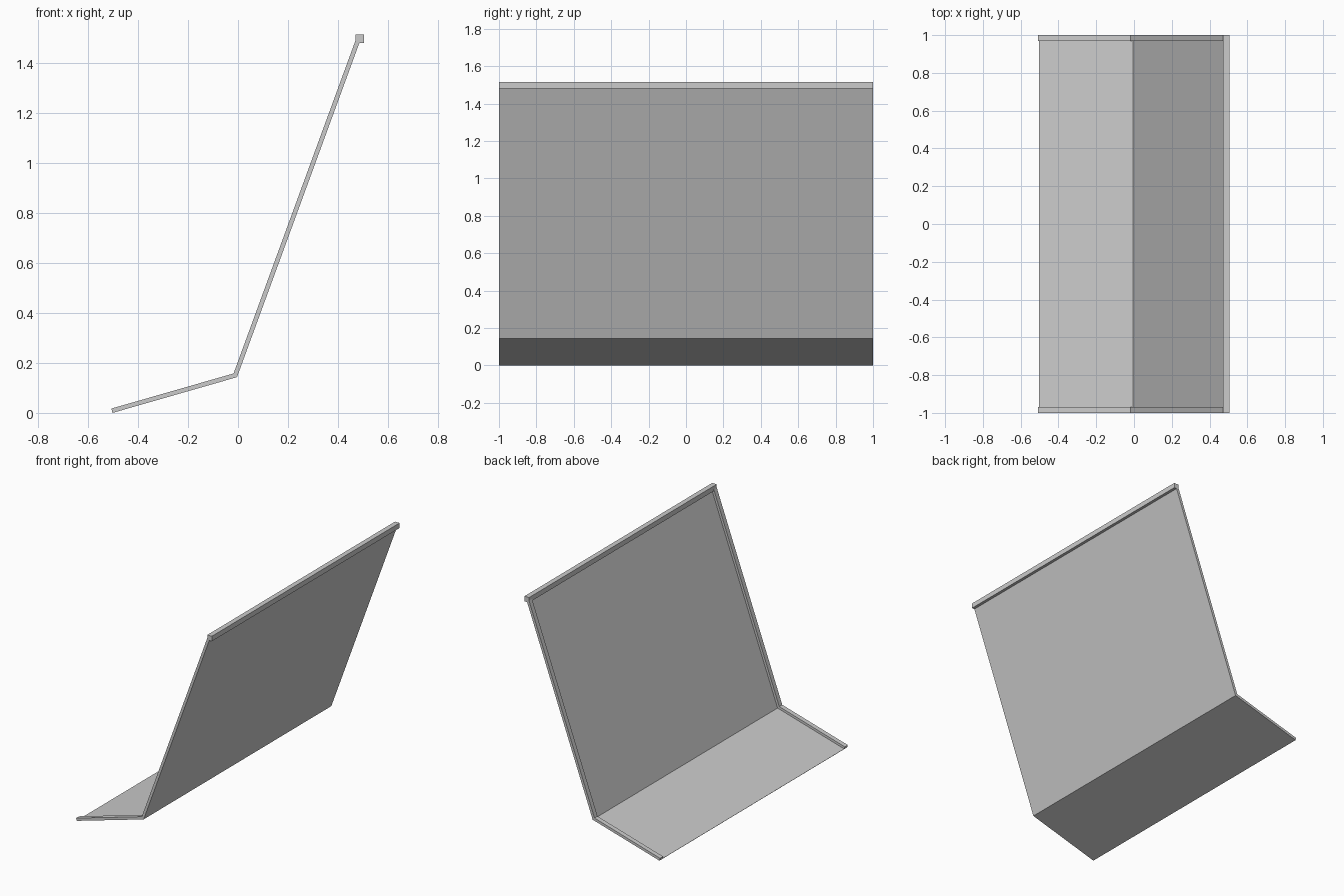
import bpy
import bmesh
from mathutils import Vector

cube = bpy.data.objects.get("Cube")
if cube:
    bpy.data.objects.remove(cube, do_unlink=True)

# Plain grey finish
grey = bpy.data.materials.new("plain_grey")
grey.use_nodes = True
colour = (0.6, 0.6, 0.6, 1)
grey.diffuse_color = colour
grey.node_tree.nodes["Principled BSDF"].inputs["Base Color"].default_value = colour

# Outer fold line: foot tip, elbow, top edge
TIP, ELBOW, TOP = Vector((-0.502, 0)), Vector((-0.004, 0.143)), Vector((0.491, 1.495))


def folded_profile(thickness):
    """Closed bent strip with a mitred elbow, thickened towards the inside."""
    a, b = (ELBOW - TIP).normalized(), (TOP - ELBOW).normalized()
    na, nb = Vector((-a.y, a.x)), Vector((-b.y, b.x))
    mitre = (na + nb) / (1 + na.dot(nb))
    return [TIP, ELBOW, TOP, TOP + nb * thickness,
            ELBOW + mitre * thickness, TIP + na * thickness]


def extrude_profile(name, points, y0, y1):
    """Extrude an x-z outline along y."""
    bm = bmesh.new()
    face = bm.faces.new([bm.verts.new((p[0], y0, p[1])) for p in points])
    result = bmesh.ops.extrude_face_region(bm, geom=[face])
    verts = [v for v in result["geom"] if isinstance(v, bmesh.types.BMVert)]
    bmesh.ops.translate(bm, verts=verts, vec=(0, y1 - y0, 0))
    bmesh.ops.recalc_face_normals(bm, faces=bm.faces)
    mesh = bpy.data.meshes.new(name)
    bm.to_mesh(mesh)
    bm.free()
    mesh.materials.append(grey)
    obj = bpy.data.objects.new(name, mesh)
    bpy.context.collection.objects.link(obj)
    return obj


# Thin folded panel between the two raised edge rails
RAIL = 0.032
extrude_profile("folded_panel", folded_profile(0.002), -1 + RAIL, 1 - RAIL)
for side, name in ((-1, "front_rail"), (1, "back_rail")):
    extrude_profile(name, folded_profile(0.018), side, side * (1 - RAIL))

# Square bar along the top edge
x, z, h = 0.488, 1.497, 0.017
bar = [(x - h, z - h), (x + h, z - h), (x + h, z + h), (x - h, z + h)]
extrude_profile("top_bar", bar, -1, 1)
